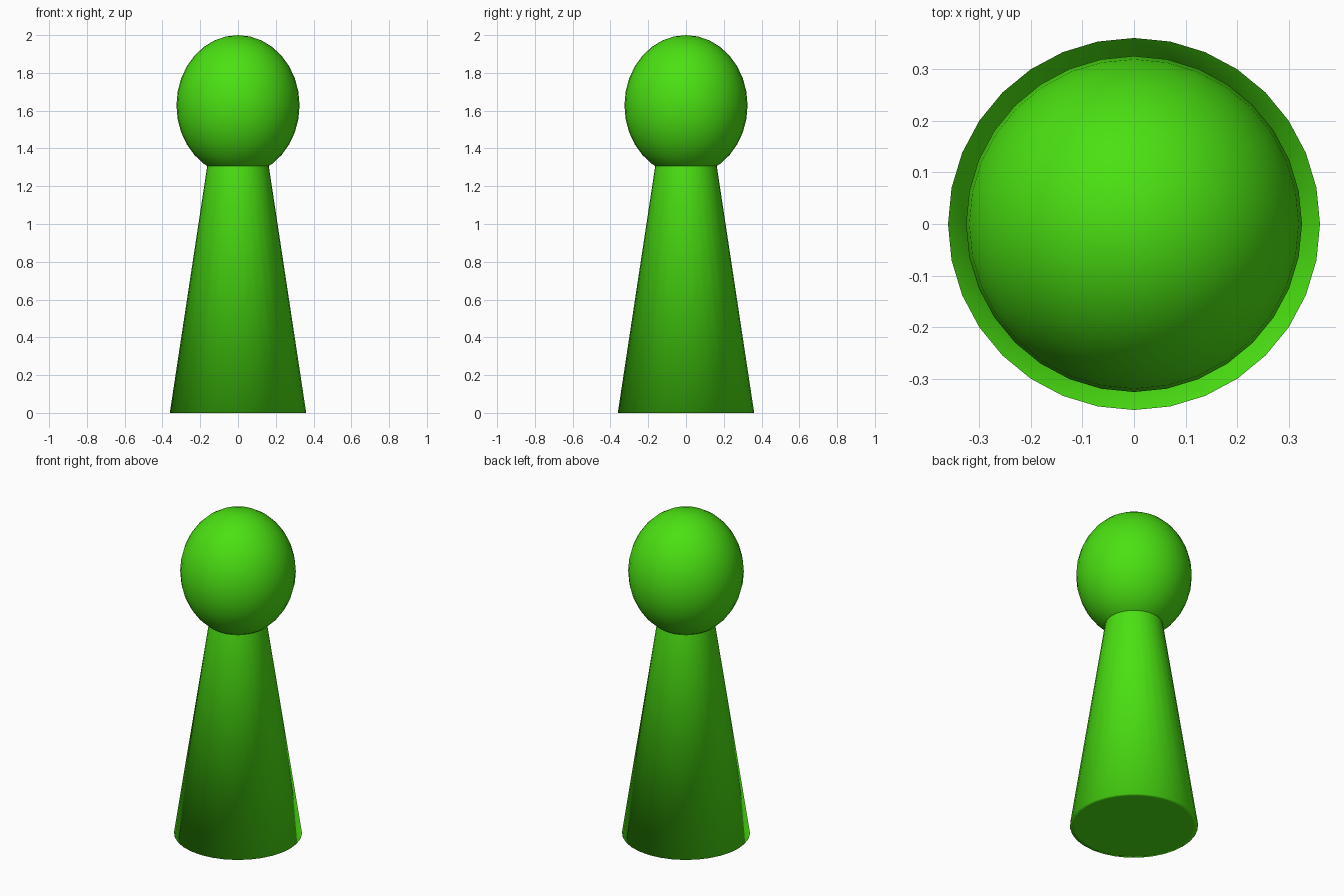
import bpy, bmesh
from mathutils import Matrix

if "Cube" in bpy.data.objects:
    bpy.data.objects.remove(bpy.data.objects["Cube"])

green = bpy.data.materials.new("green")
green.diffuse_color = (0.07, 0.75, 0.006, 1)
green.use_nodes = True
green.node_tree.nodes["Principled BSDF"].inputs["Base Color"].default_value = green.diffuse_color


def add_part(name, bm):
    for f in bm.faces:
        f.smooth = True
    mesh = bpy.data.meshes.new(name)
    bm.to_mesh(mesh)
    bm.free()
    mesh.materials.append(green)
    ob = bpy.data.objects.new(name, mesh)
    bpy.context.collection.objects.link(ob)
    return ob


# Tapered body, with a narrow smooth ring around the underside
bm = bmesh.new()
height = 1.307
bmesh.ops.create_cone(bm, cap_ends=True, segments=32, radius1=0.361, radius2=0.163,
                      depth=height, matrix=Matrix.Translation((0, 0, height / 2)))
bm.normal_update()
base = [f for f in bm.faces if f.normal.z < -0.9]
bmesh.ops.inset_region(bm, faces=base, thickness=0.025)
# Keep the shoulder under the head crisp
for e in bm.edges:
    if all(v.co.z > height - 0.01 for v in e.verts):
        e.smooth = False
add_part("body", bm)

# Slightly tall ball head, sunk into the top of the body
bm = bmesh.new()
bmesh.ops.create_uvsphere(bm, u_segments=32, v_segments=16, radius=1,
                          matrix=Matrix.Translation((0, 0, 1.628))
                          @ Matrix.Diagonal((0.326, 0.326, 0.372, 1)))
add_part("head", bm)
